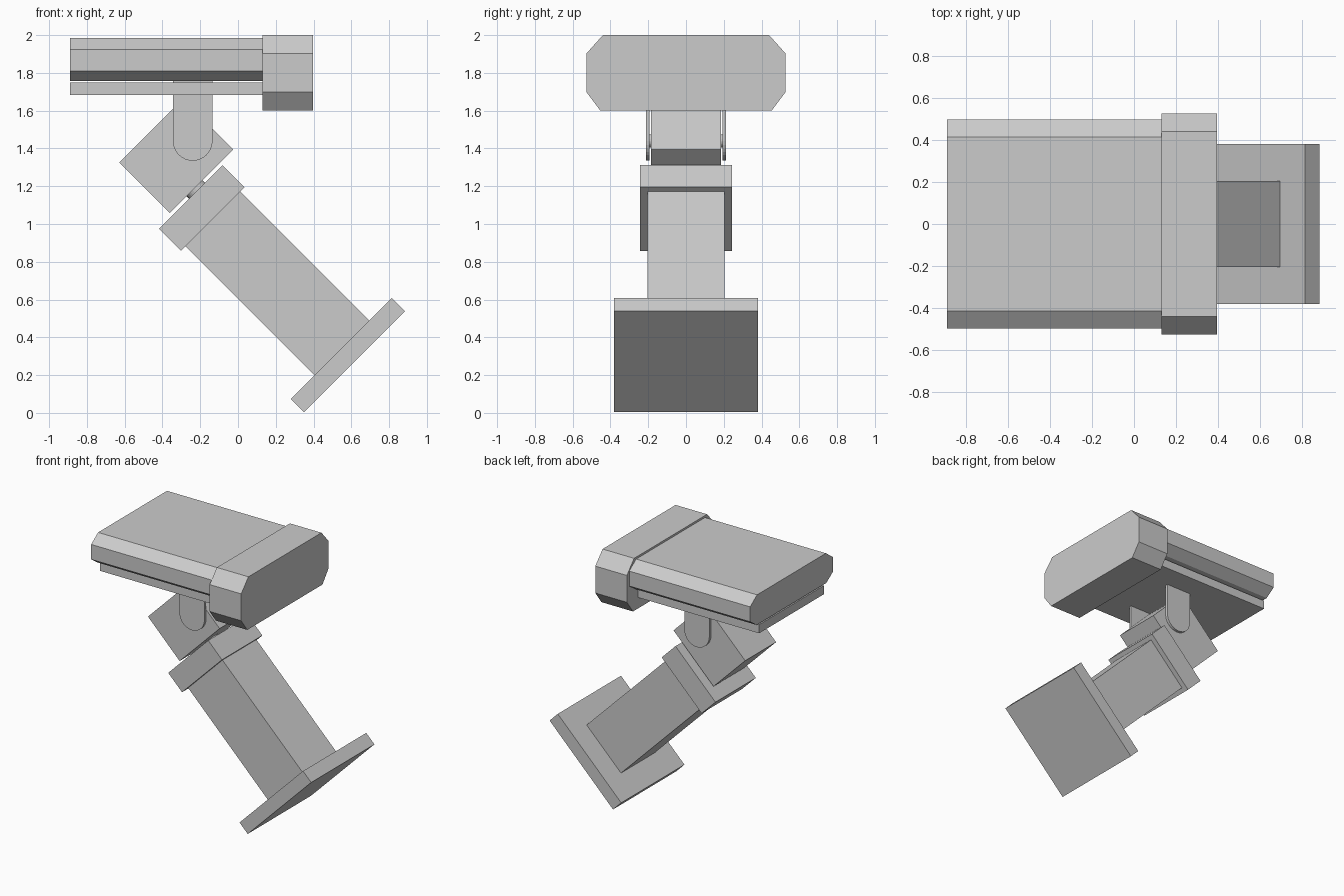
import bpy, bmesh, math
from mathutils import Matrix, Vector

cube = bpy.data.objects.get("Cube")
if cube:
    bpy.data.objects.remove(cube, do_unlink=True)

grey = bpy.data.materials.new("light_grey")
grey.use_nodes = True
COLOUR = (0.6, 0.6, 0.6, 1)
grey.diffuse_color = COLOUR
grey.node_tree.nodes["Principled BSDF"].inputs["Base Color"].default_value = COLOUR

TILT = Matrix.Rotation(math.radians(-45), 4, 'Y')


def finish(name, bm):
    bmesh.ops.recalc_face_normals(bm, faces=bm.faces)
    mesh = bpy.data.meshes.new(name)
    bm.to_mesh(mesh)
    bm.free()
    mesh.materials.append(grey)
    obj = bpy.data.objects.new(name, mesh)
    bpy.context.collection.objects.link(obj)
    return obj


def box(name, centre, size, turn=Matrix()):
    bm = bmesh.new()
    m = Matrix.Translation(centre) @ turn @ Matrix.Diagonal((*size, 1))
    bmesh.ops.create_cube(bm, size=1, matrix=m)
    return finish(name, bm)


def leaning(across, low, high):
    """Centre of a part on the tilted arm: across = x+z, low/high = z-x."""
    along = (low + high) / 2
    return Vector(((across - along) / 2, 0, (across + along) / 2))


def leaning_box(name, across, low, high, width, depth):
    size = (width, depth, (high - low) / math.sqrt(2))
    return box(name, leaning(across, low, high), size, TILT)


def extrude(name, points, offset):
    bm = bmesh.new()
    face = bm.faces.new([bm.verts.new(p) for p in points])
    new = bmesh.ops.extrude_face_region(bm, geom=[face])["geom"]
    verts = [v for v in new if isinstance(v, bmesh.types.BMVert)]
    bmesh.ops.translate(bm, verts=verts, vec=offset)
    return finish(name, bm)


def chamfered_bar(name, x0, x1, half, z_levels, top, bottom):
    """Bar along x with an eight-sided section."""
    z0, z1, z2, z3 = z_levels
    right = [(bottom, z0), (half, z1), (half, z2), (top, z3)]
    section = right + [(-y, z) for y, z in reversed(right)]
    return extrude(name, [(x0, y, z) for y, z in section], (x1 - x0, 0, 0))


def rod(name, centre, radius, length, turn):
    bm = bmesh.new()
    bmesh.ops.create_cone(bm, cap_ends=True, segments=24, radius1=radius, radius2=radius,
                          depth=length, matrix=Matrix.Translation(centre) @ turn)
    return finish(name, bm)


# Wall plate, arm, collar and joint block, all leaning at 45 degrees
leaning_box("mounting_plate", 0.888, -0.345, -0.207, 0.757, 0.762)
leaning_box("arm", 0.894, -0.207, 1.16, 0.41, 0.408)
leaning_box("collar", 0.893, 1.16, 1.393, 0.477, 0.486)
leaning_box("joint_block", 1.033, 1.42, 1.955, 0.477, 0.372)
rod("neck", leaning(0.96, 1.38, 1.43), 0.06, 0.06, TILT)

# Rounded bracket ears either side of the joint block
EAR_X, EAR_Z, EAR_R = -0.24, 1.44, 0.105
for side, y in (("left", 0.192), ("right", -0.212)):
    outline = [(EAR_X + EAR_R, y, 1.757), (EAR_X - EAR_R, y, 1.757)]
    for i in range(17):
        a = math.pi * (1 + i / 16)
        outline.append((EAR_X + EAR_R * math.cos(a), y, EAR_Z + EAR_R * math.sin(a)))
    extrude(side + "_bracket_ear", outline, (0, 0.02, 0))
rod("pivot_pin", (EAR_X, 0, EAR_Z), 0.035, 0.4, Matrix.Rotation(math.pi / 2, 4, 'X'))

# Camera housing with its under tray and larger end cap
box("under_tray", (-0.38, 0, 1.715), (1.02, 0.78, 0.066))
chamfered_bar("housing", -0.89, 0.13, 0.498, (1.757, 1.811, 1.925, 1.985), 0.415, 0.42)
chamfered_bar("end_cap", 0.13, 0.396, 0.527, (1.6, 1.698, 1.903, 2.0), 0.44, 0.453)
